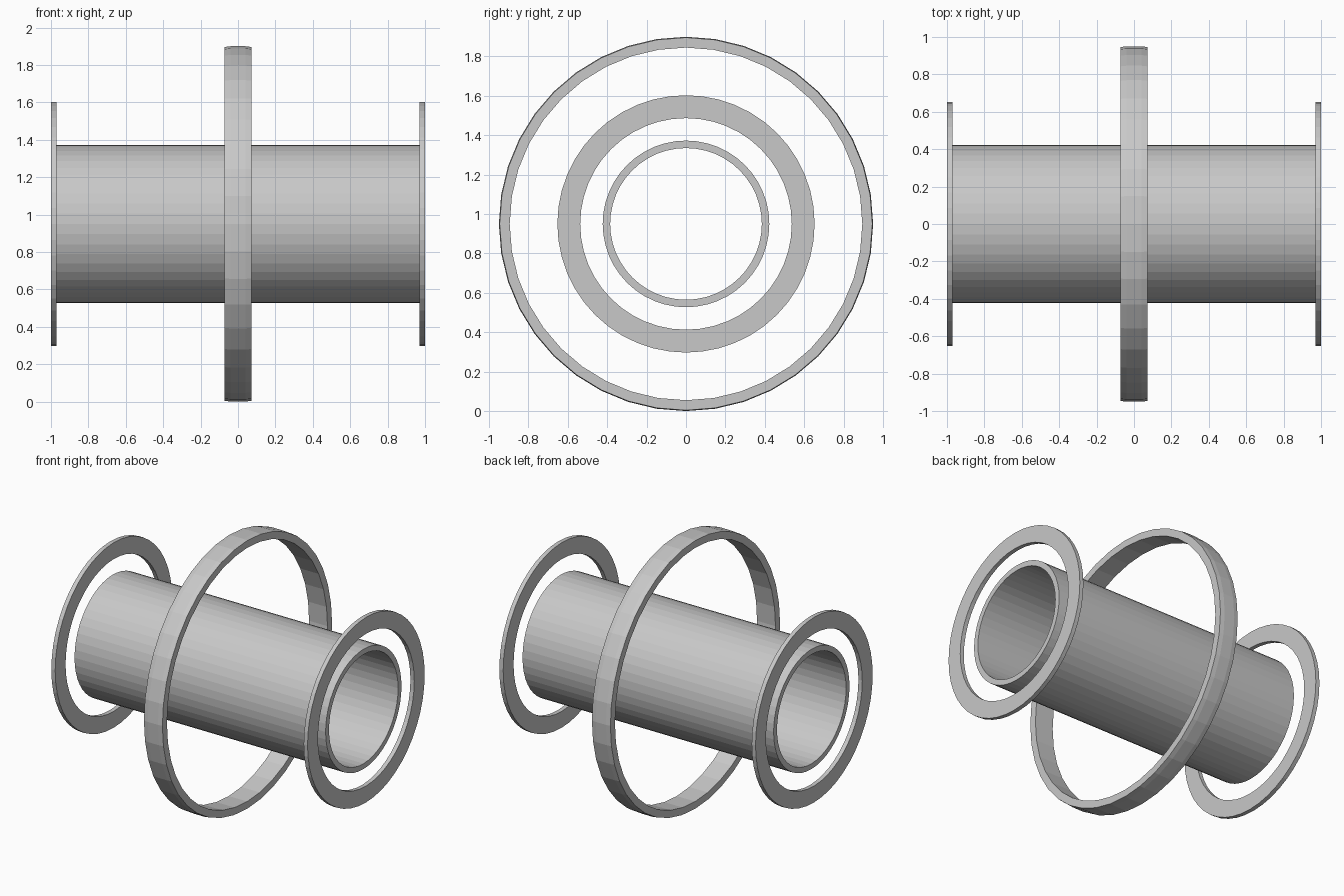
import bpy, bmesh, math

if "Cube" in bpy.data.objects:
    bpy.data.objects.remove(bpy.data.objects["Cube"])

CZ = 0.95  # height of the common axis

grey = bpy.data.materials.new("light_grey")
grey.diffuse_color = (0.58, 0.58, 0.58, 1)
grey.use_nodes = True
grey.node_tree.nodes["Principled BSDF"].inputs["Base Color"].default_value = grey.diffuse_color


def lathe(name, profile, sides):
    """Closed (x, radius) profile spun around the x axis, flat shaded."""
    bm = bmesh.new()
    rings = []
    for i in range(sides):
        a = 2 * math.pi * i / sides
        rings.append([bm.verts.new((x, r * math.sin(a), CZ + r * math.cos(a)))
                      for x, r in profile])
    n = len(profile)
    for i in range(sides):
        p, q = rings[i], rings[(i + 1) % sides]
        for j in range(n):
            k = (j + 1) % n
            bm.faces.new((p[j], p[k], q[k], q[j]))
    bmesh.ops.recalc_face_normals(bm, faces=bm.faces)
    me = bpy.data.meshes.new(name)
    bm.to_mesh(me)
    bm.free()
    me.materials.append(grey)
    ob = bpy.data.objects.new(name, me)
    bpy.context.collection.objects.link(ob)
    return ob


def hollow(x0, x1, r_in, r_out):
    return [(x0, r_in), (x0, r_out), (x1, r_out), (x1, r_in)]


# Central open tube
lathe("main_tube", hollow(-0.98, 0.98, 0.385, 0.423), 48)

# Thin flat rings around both tube ends
lathe("left_end_ring", hollow(-1.0, -0.97, 0.537, 0.653), 48)
lathe("right_end_ring", hollow(0.97, 1.0, 0.537, 0.653), 48)

# Large middle hoop with a very slight crown on its outer face
lathe("middle_hoop", [(-0.072, 0.895), (-0.072, 0.946), (-0.04, 0.95),
                      (0.04, 0.95), (0.072, 0.946), (0.072, 0.895)], 40)
